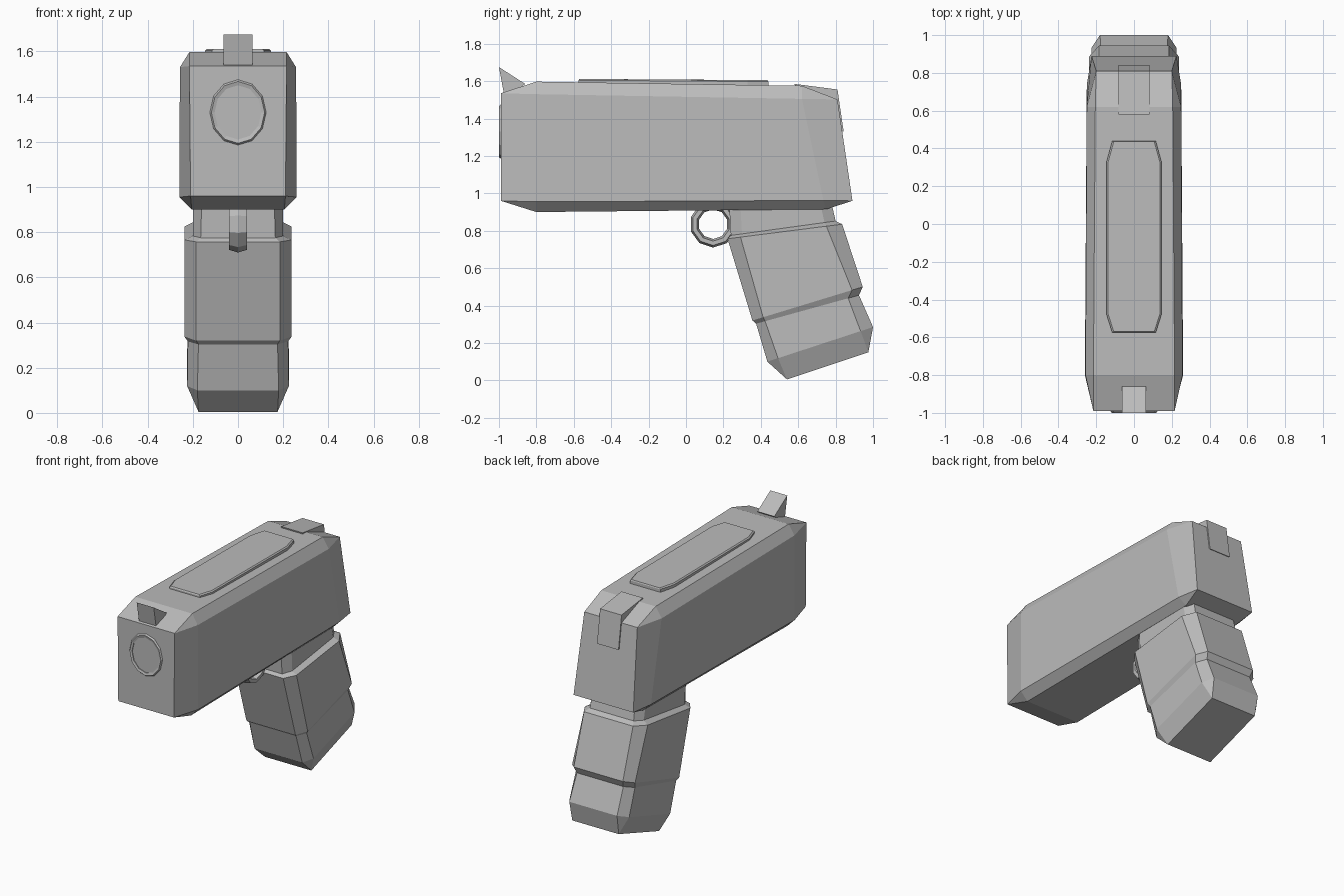
import bpy, bmesh, math
from mathutils import Vector, Matrix

if "Cube" in bpy.data.objects:
    bpy.data.objects.remove(bpy.data.objects["Cube"])

grey = bpy.data.materials.new("grey")
grey.diffuse_color = (0.5, 0.5, 0.5, 1)
grey.use_nodes = True
grey.node_tree.nodes["Principled BSDF"].inputs["Base Color"].default_value = grey.diffuse_color


def finish(name, bm):
    bmesh.ops.remove_doubles(bm, verts=bm.verts, dist=0.0005)
    bmesh.ops.recalc_face_normals(bm, faces=bm.faces)
    me = bpy.data.meshes.new(name)
    bm.to_mesh(me)
    bm.free()
    me.materials.append(grey)
    ob = bpy.data.objects.new(name, me)
    bpy.context.collection.objects.link(ob)
    return ob


def loft(name, rings):
    """Skin a list of equal-length point rings and cap both ends."""
    bm = bmesh.new()
    vs = [[bm.verts.new(p) for p in r] for r in rings]
    n = len(rings[0])
    for a, b in zip(vs, vs[1:]):
        for i in range(n):
            j = (i + 1) % n
            bm.faces.new((a[i], a[j], b[j], b[i]))
    bm.faces.new(vs[0])
    bm.faces.new(vs[-1])
    return finish(name, bm)


def mirrored(half):
    """Close a half ring (x, y, z) across x = 0."""
    return half + [(-x, y, z) for x, y, z in reversed(half)]


def prism(name, profile, w):
    """Extrude a (y, z) profile across x."""
    return loft(name, [[(x, y, z) for y, z in profile] for x in (-w, w)])


def torus(name, centre, normal_rot, scale, major, minor, seg, sides):
    """Faceted ring."""
    bm = bmesh.new()
    grid = []
    for i in range(seg):
        a = 2 * math.pi * i / seg
        row = []
        for j in range(sides):
            b = 2 * math.pi * j / sides
            r = major + minor * math.cos(b)
            row.append(bm.verts.new((r * math.cos(a), r * math.sin(a), minor * math.sin(b))))
        grid.append(row)
    for i in range(seg):
        for j in range(sides):
            k, m = (i + 1) % seg, (j + 1) % sides
            bm.faces.new((grid[i][j], grid[k][j], grid[k][m], grid[i][m]))
    bm.transform(Matrix.Translation(centre) @ normal_rot @ Matrix.Diagonal((*scale, 1)))
    return finish(name, bm)


# Slide: chamfered block, lofted front to back
slide = [
    [(.21, -.99, .96), (.21, -.99, .96), (.215, -.99, 1.535), (.215, -.99, 1.535)],
    [(.205, -.80, .90), (.26, -.80, .955), (.257, -.80, 1.53), (.215, -.80, 1.597)],
    [(.20, .75, .915), (.25, .735, .962), (.25, .62, 1.505), (.205, .62, 1.575)],
    [(.225, .89, .96), (.225, .89, .96), (.20, .81, 1.502), (.20, .81, 1.502)],
]
loft("slide", [mirrored(r) for r in slide])

# Grip: tilted octagonal rings (front point, rear point, half width, end half width, chamfers)
grip = [
    ((.23, .95), (.775, .96), .20, .16, .06, .06),
    ((.24, .775), (.80, .852), .20, .165, .06, .06),
    ((.222, .757), (.835, .835), .237, .185, .07, .085),
    ((.355, .32), (.945, .50), .237, .185, .06, .06),
    ((.375, .303), (.925, .455), .222, .175, .05, .06),
    ((.435, .10), (1.0, .285), .225, .18, .06, .07),
    ((.54, .005), (.975, .15), .175, .175, 0, 0),
]
rings = []
for f, r, w, e, cf, cr in grip:
    F, R = Vector((0, *f)), Vector((0, *r))
    d = (R - F).normalized()
    A, B = F + d * cf, R - d * cr
    rings.append(mirrored([(e, F.y, F.z), (w, A.y, A.z), (w, B.y, B.z), (e, R.y, R.z)]))
loft("grip", rings)

# Raised plate on top, with a small bevelled rim
plate = []
for z0, inset in ((1.58, 0), (1.604, 0), (1.611, .008)):
    half = [(.115, -.575), (.145, -.48), (.145, .33), (.115, .44)]
    plate.append(mirrored([(x - inset, y * (1 - inset), z0 - .006 * (y > 0)) for x, y in half]))
loft("top_plate", plate)

# Sights
prism("front_sight", [(-1.0, 1.675), (-.86, 1.585), (-.90, 1.55), (-.975, 1.54)], .064)
prism("rear_sight", [(.58, 1.585), (.81, 1.555), (.843, 1.33), (.78, 1.35), (.60, 1.50)], .081)

# Muzzle ring and trigger guard
torus("muzzle_ring", (0, -.987, 1.33), Matrix.Rotation(math.pi / 2, 4, 'X'),
      (1, 1.16, 1), .114, .013, 12, 5)
torus("trigger_guard", (0, .145, .835), Matrix.Rotation(math.pi / 2, 4, 'Y'),
      (1, 1, 2.0), .102, .023, 10, 6)
